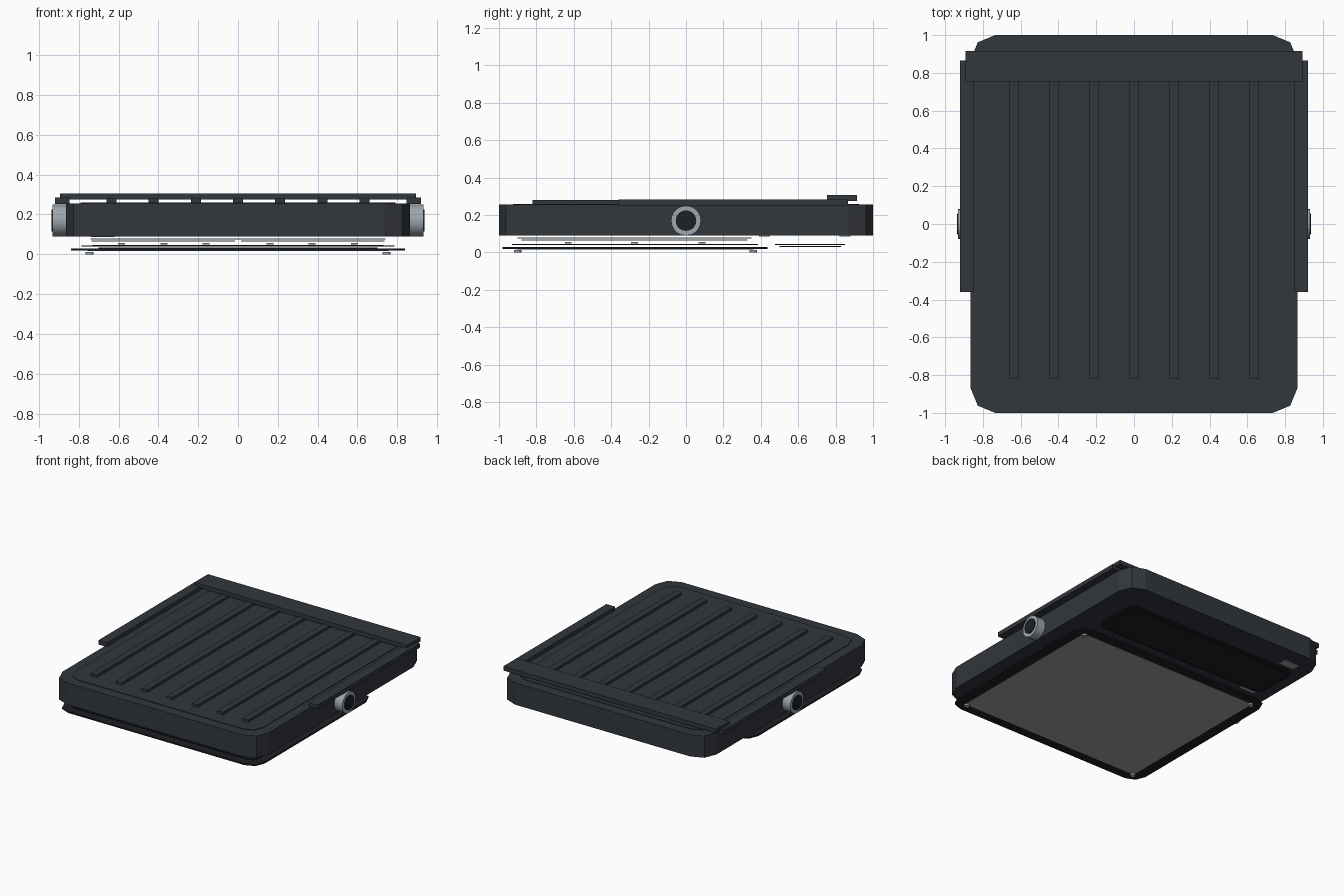
import bpy, bmesh
from math import cos, sin, pi

if "Cube" in bpy.data.objects:
    bpy.data.objects.remove(bpy.data.objects["Cube"])


def mat(name, c):
    m = bpy.data.materials.new(name)
    m.diffuse_color = (*c, 1)
    m.use_nodes = True
    m.node_tree.nodes["Principled BSDF"].inputs["Base Color"].default_value = m.diffuse_color
    return m


DARK = mat("charcoal", (0.032, 0.037, 0.046))
BLACK = mat("black", (0.012, 0.014, 0.017))
STEEL = mat("steel", (0.34, 0.38, 0.42))
GREY = mat("grey_sheet", (0.33, 0.35, 0.36))


def finish(name, bm, m):
    bmesh.ops.recalc_face_normals(bm, faces=bm.faces[:])
    me = bpy.data.meshes.new(name)
    bm.to_mesh(me)
    bm.free()
    ob = bpy.data.objects.new(name, me)
    bpy.context.collection.objects.link(ob)
    me.materials.append(m)
    return ob


def slab(name, x, y, z, m, r=0.0, seg=2):
    """Upright slab with optionally rounded corners."""
    bm = bmesh.new()
    pts = []
    for q, (cx, cy) in enumerate(((x[1], y[1]), (x[0], y[1]), (x[0], y[0]), (x[1], y[0]))):
        ox = cx + (-r if q in (0, 3) else r)
        oy = cy + (-r if q in (0, 1) else r)
        for i in range(seg + 1 if r else 1):
            a = (q + i / seg) * pi / 2
            pts.append((ox + r * cos(a), oy + r * sin(a), z[0]))
    f = bm.faces.new([bm.verts.new(p) for p in pts])
    top = bmesh.ops.extrude_face_region(bm, geom=[f])["geom"]
    bmesh.ops.translate(bm, vec=(0, 0, z[1] - z[0]),
                        verts=[v for v in top if isinstance(v, bmesh.types.BMVert)])
    return finish(name, bm, m)


def cyl(name, loc, r, depth, m, sides=20, axis="z"):
    bpy.ops.mesh.primitive_cylinder_add(
        vertices=sides, radius=r, depth=depth, location=loc,
        rotation=(0, pi / 2 if axis == "x" else 0, 0))
    ob = bpy.context.object
    ob.name = name
    ob.data.materials.append(m)
    bpy.ops.object.shade_smooth_by_angle()


# Main case and thin raised lid
slab("case_body", (-.865, .865), (-1, 1), (.09, .255), DARK, .13)
slab("case_lid", (-.79, .79), (-.925, .925), (.255, .26), DARK, .1)

# Ribs, rear crossbar and side rails
for i in range(7):
    x = (i - 3) * .212
    slab("rib", (x - .025, x + .025), (-.82, .82), (.258, .279), DARK)
slab("rear_crossbar", (-.893, .893), (.755, .915), (.274, .306), DARK)
for s in (-1, 1):
    xs = sorted((s * .847, s * .92))
    slab("side_rail", xs, (-.36, .865), (.252, .284), DARK)
    # Side knobs with dark caps
    cyl("knob_ring", (s * .893, 0, .17), .08, .076, STEEL, axis="x")
    cyl("knob_cap", (s * .9, 0, .17), .055, .076, BLACK, axis="x")

# Stacked sheets under the case
slab("upper_sheet", (-.74, .74), (-.9, .35), (.075, .079), GREY)
for s in (-1, 1):
    slab("half_sheet", sorted((s * .015, s * .735)), (-.88, .33), (.064, .068), GREY)
for x in (-.585, -.372, -.16, .16, .372, .585):
    for y in (-.63, -.275, .085):
        slab("contact_pad", (x - .018, x + .018), (y - .018, y + .018), (.049, .056), GREY)
slab("backing_sheet", (-.785, .785), (-.93, .385), (.039, .045), BLACK, .06)
slab("bottom_plate", (-.84, .84), (-.98, .435), (.018, .029), BLACK, .1)
slab("bottom_panel", (-.755, .755), (-.905, .362), (.0165, .02), GREY)

# Rear hatch and its clips
slab("rear_hatch_frame", (-.73, .73), (.475, .85), (.041, .046), BLACK, .06)
slab("rear_hatch", (-.7, .7), (.5, .83), (.028, .034), BLACK, .05)
for y in (.42, .85):
    slab("hatch_clip", (-.74, -.62), (y - .03, y + .03), (.086, .09), GREY)

# Corner screws
for x in (-.745, .745):
    for y in (-.9, .36):
        cyl("screw", (x, y, .006), .02, .012, STEEL, 12)
